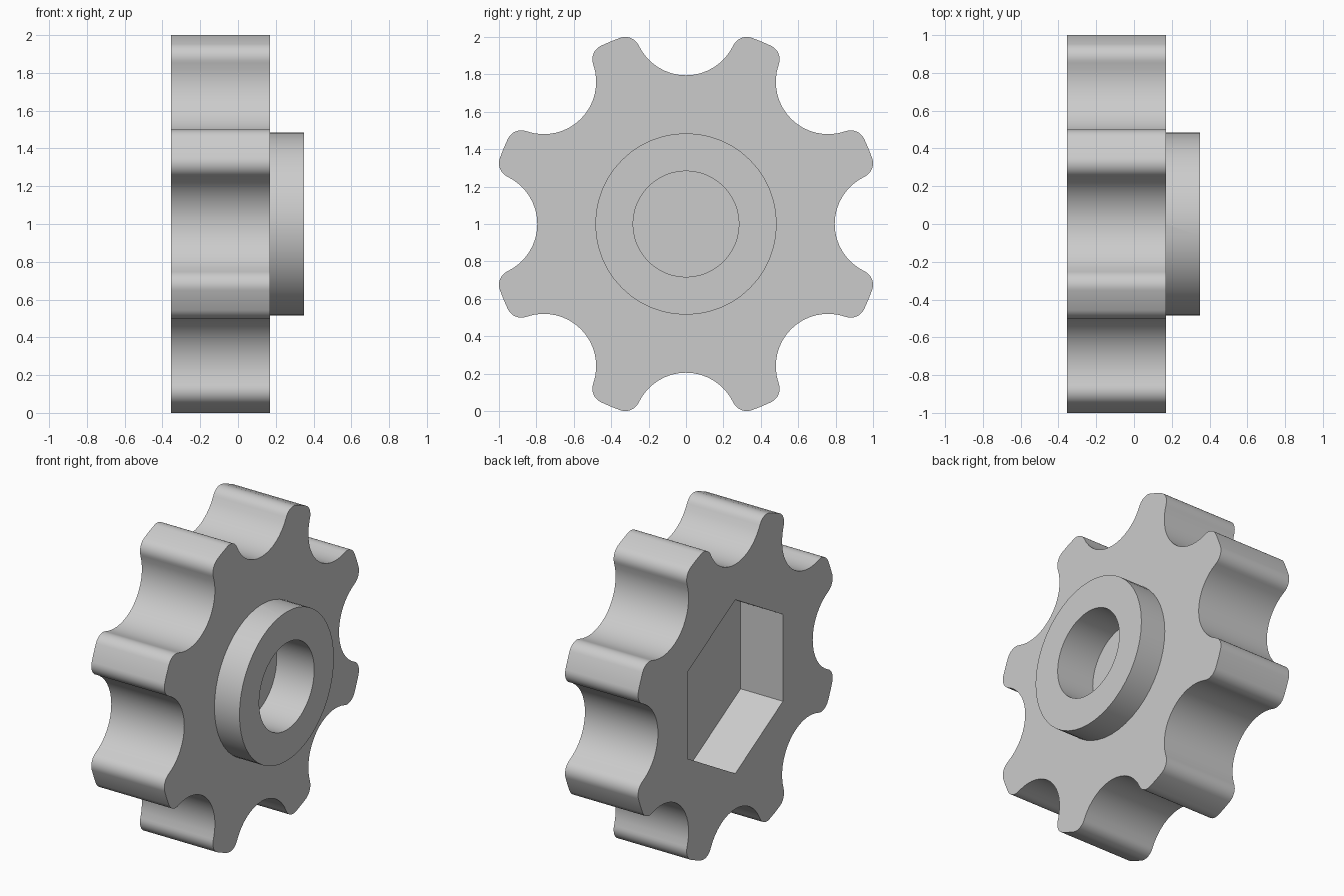
import bpy, bmesh, math
from mathutils import Vector, Matrix

if "Cube" in bpy.data.objects:
    bpy.data.objects.remove(bpy.data.objects["Cube"])

TEETH = 8
BACK, FACE, HUB_END = -0.355, 0.17, 0.35
AXIS_Z = 1.0

grey = bpy.data.materials.new("plain grey")
grey.use_nodes = True
colour = (0.6, 0.6, 0.6, 1)
grey.diffuse_color = colour
grey.node_tree.nodes["Principled BSDF"].inputs["Base Color"].default_value = colour


def arc(centre, radius, start, end, steps):
    """Points on an arc, both ends included."""
    angles = [start + (end - start) * i / steps for i in range(steps + 1)]
    return [centre + radius * Vector((math.cos(a), math.sin(a))) for a in angles]


def prism(name, outline, x0, x1):
    """Extrude a closed (y, z) outline along x."""
    bm = bmesh.new()
    base = bm.faces.new([bm.verts.new((x0, p.x, p.y + AXIS_Z)) for p in outline])
    top = bmesh.ops.extrude_face_region(bm, geom=[base])["geom"]
    bmesh.ops.translate(bm, vec=(x1 - x0, 0, 0),
                        verts=[v for v in top if isinstance(v, bmesh.types.BMVert)])
    bmesh.ops.recalc_face_normals(bm, faces=bm.faces)
    mesh = bpy.data.meshes.new(name)
    bm.to_mesh(mesh)
    bm.free()
    mesh.materials.append(grey)
    obj = bpy.data.objects.new(name, mesh)
    bpy.context.collection.objects.link(obj)
    return obj


def polygon(radius, sides, turn=0.0):
    return arc(Vector((0, 0)), radius, turn, turn + math.tau, sides)[:-1]


def gear_outline():
    """Scooped valleys, rounded tooth corners and short tip arcs."""
    valley, corner, round_r = Vector((1.075, 0)), Vector((0.92, 0.325)), 0.08
    to_corner = corner - valley
    flank = math.atan2(to_corner.y, to_corner.x)
    tip = math.atan2(corner.y, corner.x)
    half = arc(valley, to_corner.length - round_r, math.pi, flank, 8)
    half += arc(corner, round_r, flank - math.pi, tip, 8)[1:]
    half.append((corner.length + round_r) * Vector((math.cos(math.pi / TEETH),
                                                    math.sin(math.pi / TEETH))))
    # mirror the half valley, leaving out the shared end points
    sector = [Vector((p.x, -p.y)) for p in reversed(half[1:-1])] + half
    return [Matrix.Rotation(math.tau * k / TEETH, 2) @ p
            for k in range(TEETH) for p in sector]


# Toothed body, raised hub, blind bore and hexagonal pocket
gear = prism("toothed_wheel", gear_outline(), BACK, FACE)
hub = prism("hub", polygon(0.485, 48), 0.1, HUB_END)
bore = prism("bore_cutter", polygon(0.283, 48), 0.08, HUB_END + 0.1)
pocket = prism("hex_pocket_cutter", polygon(0.565, 6, math.pi / 2), BACK - 0.1, -0.05)

bpy.context.view_layer.objects.active = gear
for tool, operation in ((hub, "UNION"), (bore, "DIFFERENCE"), (pocket, "DIFFERENCE")):
    mod = gear.modifiers.new(tool.name, "BOOLEAN")
    mod.object, mod.operation, mod.solver = tool, operation, "EXACT"
    bpy.ops.object.modifier_apply(modifier=mod.name)
    bpy.data.objects.remove(tool)

# Smooth the curved walls, keep the rims sharp
bpy.ops.object.select_all(action="DESELECT")
gear.select_set(True)
bpy.ops.object.shade_smooth_by_angle(angle=math.radians(30))
